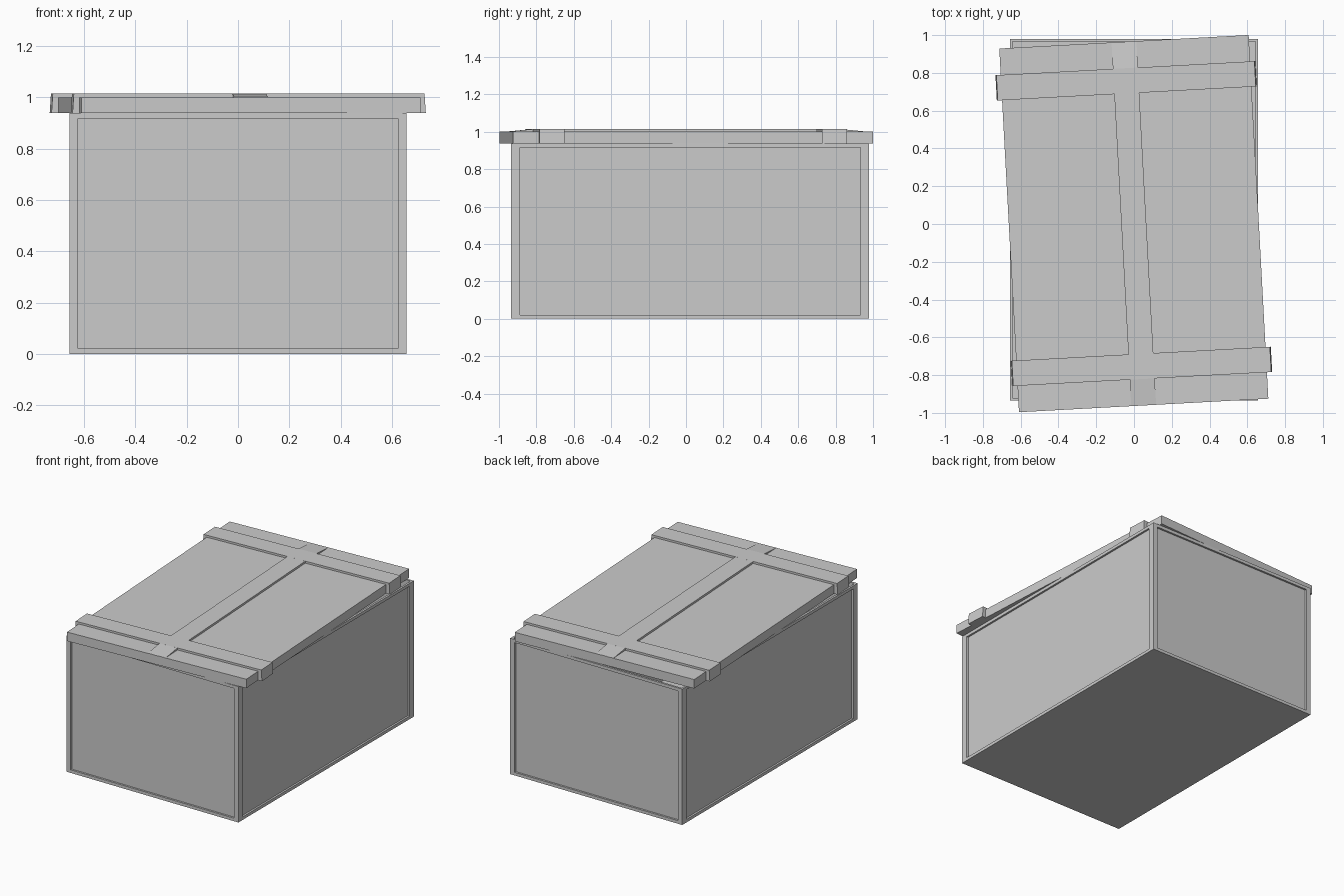
import bpy, bmesh
from math import radians
from mathutils import Matrix, Vector

if "Cube" in bpy.data.objects:
    bpy.data.objects.remove(bpy.data.objects["Cube"])

TILT = Matrix.Translation((-0.001, 0.002, 0)) @ Matrix.Rotation(radians(3.1), 4, 'Z')
W, L, H = 0.657, 0.957, 0.938      # half width, half length, height of the box


def finish(name, bm, matrix=Matrix()):
    bmesh.ops.recalc_face_normals(bm, faces=bm.faces)
    mesh = bpy.data.meshes.new(name)
    bm.to_mesh(mesh)
    bm.free()
    obj = bpy.data.objects.new(name, mesh)
    obj.matrix_world = matrix
    bpy.context.collection.objects.link(obj)
    return obj


def prism(name, profile, axis, depth, centre=0.0):
    """Extrude an (along, z) profile by +-depth across the given axis."""
    bm = bmesh.new()
    if axis == 'Y':
        pts = [Vector((u, centre - depth, z)) for u, z in profile]
        step = Vector((0, 2 * depth, 0))
    else:
        pts = [Vector((centre - depth, u, z)) for u, z in profile]
        step = Vector((2 * depth, 0, 0))
    face = bm.faces.new([bm.verts.new(p) for p in pts])
    ext = bmesh.ops.extrude_face_region(bm, geom=[face])['geom']
    bmesh.ops.translate(bm, vec=step, verts=[g for g in ext if isinstance(g, bmesh.types.BMVert)])
    return finish(name, bm, TILT)


# Crate body: recessed side panels and an open, thin-rimmed top
bm = bmesh.new()
bmesh.ops.create_cube(bm, size=1)
bmesh.ops.scale(bm, vec=(2 * W, 2 * L, H), verts=bm.verts)
bmesh.ops.translate(bm, vec=(0, 0, H / 2), verts=bm.verts)
bm.normal_update()
sides = [f for f in bm.faces if abs(f.normal.z) < 0.5]
top = next(f for f in bm.faces if f.normal.z > 0.5)
bmesh.ops.inset_individual(bm, faces=[top], thickness=0.02)
hole = bmesh.ops.extrude_discrete_faces(bm, faces=[top])['faces'][0]
bmesh.ops.translate(bm, vec=(0, 0, 0.02 - H), verts=hole.verts)
for f in sides:
    n = f.normal.copy()
    bmesh.ops.inset_individual(bm, faces=[f], thickness=0.03)
    panel = bmesh.ops.extrude_discrete_faces(bm, faces=[f])['faces'][0]
    rim = {v for e in panel.edges for g in e.link_faces for v in g.verts}
    for v in rim:
        if abs(n.x) > 0.5:
            v.co.y *= (L - 0.055) / (L - 0.03)
        else:
            v.co.x *= (W - 0.042) / (W - 0.03)
    bmesh.ops.translate(bm, vec=-0.013 * n, verts=panel.verts)
finish("crate_body", bm, Matrix.Translation((0, 0.0225, 0)))

# Lid slab, set slightly askew on the crate
prism("lid_panel", [(-0.661, H), (0.661, H), (0.661, 1.0), (-0.661, 1.0)], 'Y', 0.964)

# Cross battens that wrap over the lid sides
for label, y in (("front", -0.757), ("back", 0.757)):
    prism(label + "_batten", [(-0.689, H), (0.689, H), (0.684, 1.014), (-0.684, 1.014)],
          'Y', 0.067, y)

# Centre spine, ramped down to the lid at both ends
prism("lid_spine", [(-0.963, 0.99), (0.963, 0.99), (0.963, 1.0005), (0.824, 1.0138),
                    (-0.824, 1.0138), (-0.963, 1.0005)], 'X', 0.066)
